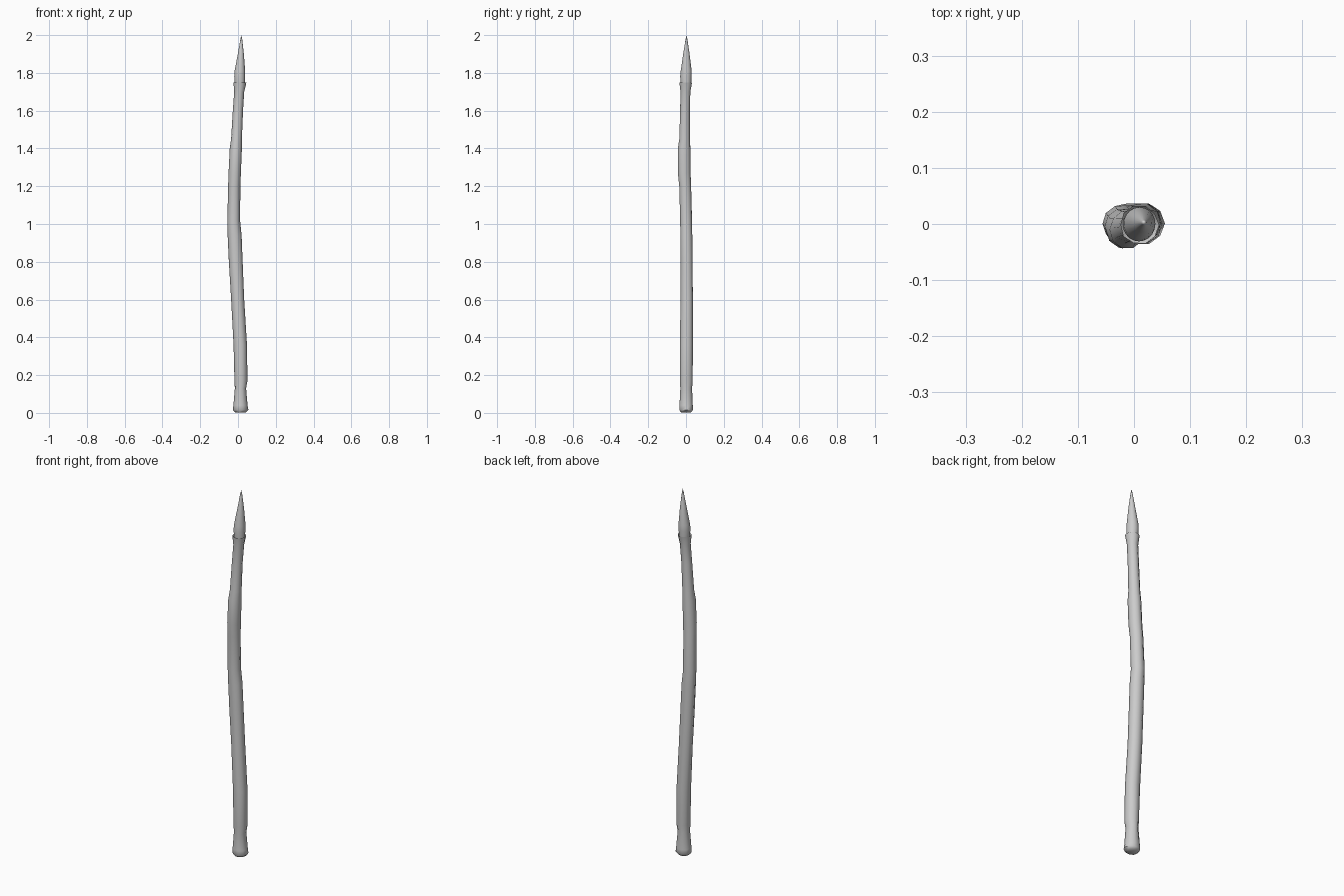
import bpy, bmesh, math, random

random.seed(4)


def lofted(name, rings, sides, wobble=0.0, tip=None, angle=50):
    """Skin elliptical rings given as (z, x min, x max, y min, y max)."""
    bm = bmesh.new()
    loops = []
    for z, x0, x1, y0, y1 in rings:
        loop = []
        for i in range(sides):
            a = math.tau * i / sides
            k = 1 + random.uniform(-wobble, wobble)
            loop.append(bm.verts.new(((x0 + x1) / 2 + (x1 - x0) / 2 * k * math.cos(a),
                                      (y0 + y1) / 2 + (y1 - y0) / 2 * k * math.sin(a), z)))
        loops.append(loop)
    for lo, hi in zip(loops, loops[1:]):
        for i in range(sides):
            j = (i + 1) % sides
            bm.faces.new((lo[i], lo[j], hi[j], hi[i]))
    bm.faces.new(loops[0][::-1])
    if tip:
        apex = bm.verts.new(tip)
        for i in range(sides):
            bm.faces.new((loops[-1][i], loops[-1][(i + 1) % sides], apex))
    else:
        bm.faces.new(loops[-1])
    bmesh.ops.recalc_face_normals(bm, faces=bm.faces)
    mesh = bpy.data.meshes.new(name)
    bm.to_mesh(mesh)
    bm.free()
    ob = bpy.data.objects.new(name, mesh)
    bpy.context.collection.objects.link(ob)
    bpy.ops.object.select_all(action='DESELECT')
    ob.select_set(True)
    bpy.context.view_layer.objects.active = ob
    bpy.ops.object.shade_smooth_by_angle(angle=math.radians(angle))
    return ob


# Crooked wooden shaft, with a flared foot, a knot and a flared socket
lofted("shaft", [
    (0.003, -0.016, 0.042, -0.027, 0.028),
    (0.015, -0.027, 0.055, -0.037, 0.039),
    (0.04, -0.025, 0.051, -0.036, 0.037),
    (0.13, -0.017, 0.043, -0.031, 0.033),
    (0.17, -0.019, 0.050, -0.035, 0.037),
    (0.36, -0.024, 0.048, -0.034, 0.038),
    (0.60, -0.037, 0.033, -0.030, 0.038),
    (0.80, -0.048, 0.025, -0.029, 0.036),
    (0.94, -0.054, 0.020, -0.031, 0.034),
    (1.02, -0.057, 0.011, -0.032, 0.033),
    (1.20, -0.053, 0.013, -0.037, 0.028),
    (1.27, -0.050, 0.016, -0.044, 0.025),
    (1.40, -0.043, 0.021, -0.045, 0.025),
    (1.45, -0.037, 0.021, -0.036, 0.022),
    (1.60, -0.028, 0.026, -0.032, 0.021),
    (1.70, -0.020, 0.033, -0.030, 0.024),
    (1.75, -0.025, 0.044, -0.036, 0.033),
    (1.735, -0.014, 0.036, -0.025, 0.024),
], 10, wobble=0.025)

# Pointed head seated in the socket
lofted("spear_point", [
    (1.73, -0.016, 0.036, -0.026, 0.026),
    (1.78, -0.020, 0.038, -0.031, 0.030),
    (1.81, -0.018, 0.038, -0.028, 0.030),
    (1.90, -0.001, 0.031, -0.015, 0.019),
    (1.98, 0.013, 0.022, -0.002, 0.007),
], 20, tip=(0.018, 0.003, 2.0))
